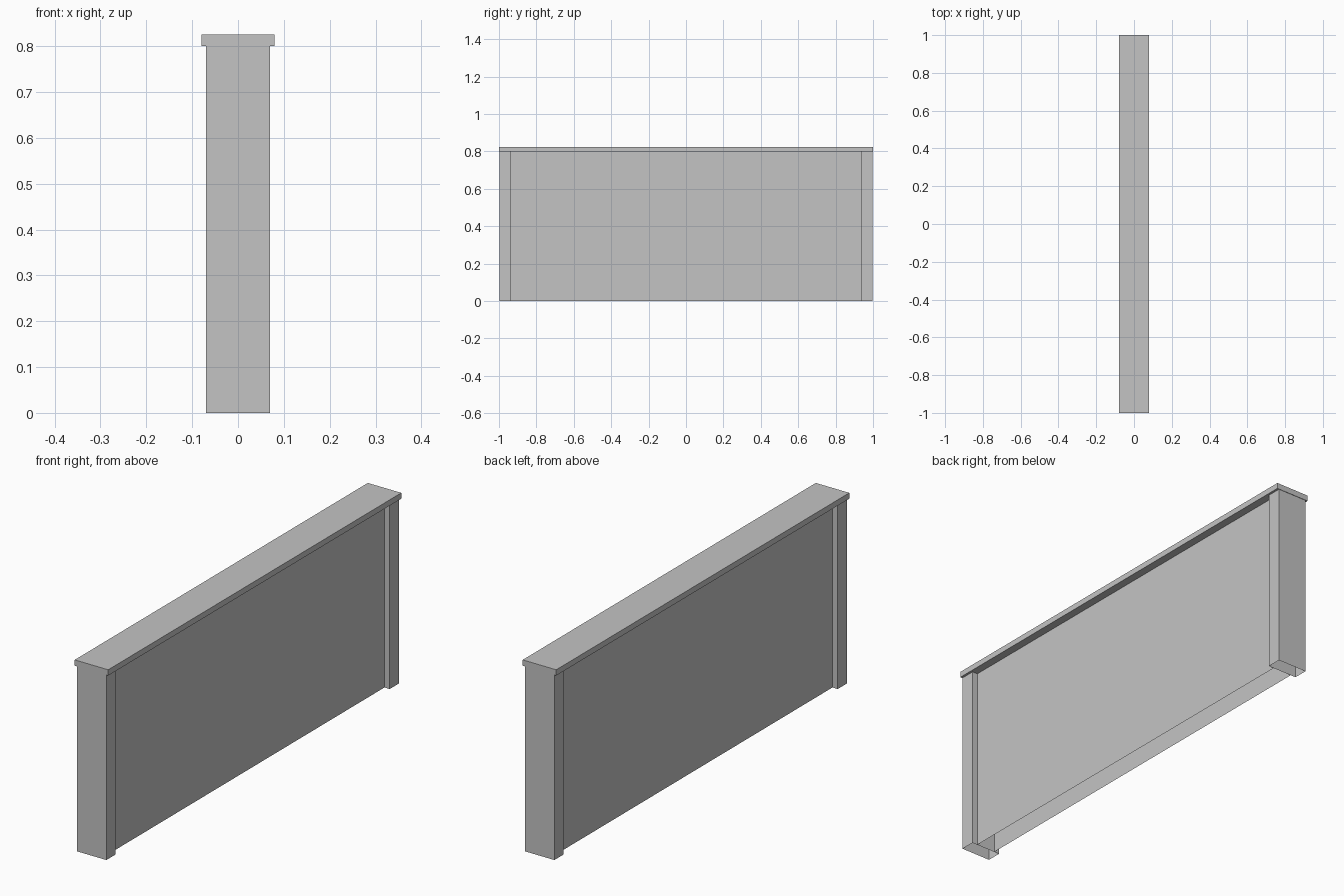
import bpy
import bmesh

default = bpy.data.objects.get("Cube")
if default:
    bpy.data.objects.remove(default, do_unlink=True)

# One plain grey for the whole wall
grey = bpy.data.materials.new("light_grey")
grey.use_nodes = True
colour = (0.55, 0.55, 0.55, 1.0)
grey.diffuse_color = colour
grey.node_tree.nodes["Principled BSDF"].inputs["Base Color"].default_value = colour


def box(name, low, high, open_faces=()):
    """Flat-shaded box; open_faces lists (axis, sign) of the sides left open."""
    bm = bmesh.new()
    bmesh.ops.create_cube(bm, size=1)
    for v in bm.verts:
        v.co = [h if c > 0 else l for c, l, h in zip(v.co, low, high)]
    bm.normal_update()
    gone = [f for f in bm.faces
            if any(f.normal[axis] * sign > 0.9 for axis, sign in open_faces)]
    bmesh.ops.delete(bm, geom=gone, context="FACES")
    mesh = bpy.data.meshes.new(name)
    bm.to_mesh(mesh)
    bm.free()
    mesh.materials.append(grey)
    obj = bpy.data.objects.new(name, mesh)
    bpy.context.collection.objects.link(obj)
    return obj


POST_X, PANEL_X, CAP_X = 0.07, 0.045, 0.08
END, INNER = 1.0, 0.935
POST_TOP, CAP_TOP = 0.80, 0.825
BOTTOM, TOP = (2, -1), (2, 1)

# End posts: hollow shells, open below and covered by the cap
box("front_post", (-POST_X, -END + 0.002, 0), (POST_X, -INNER, POST_TOP), (BOTTOM, TOP))
box("back_post", (-POST_X, INNER, 0), (POST_X, END - 0.002, POST_TOP), (BOTTOM, TOP))

# Recessed wall panel: two sheets between the posts
box("wall_panel", (-PANEL_X, -INNER, 0), (PANEL_X, INNER, POST_TOP),
    (BOTTOM, TOP, (1, -1), (1, 1)))

# Overhanging coping slab
box("coping", (-CAP_X, -END, POST_TOP), (CAP_X, END, CAP_TOP))
